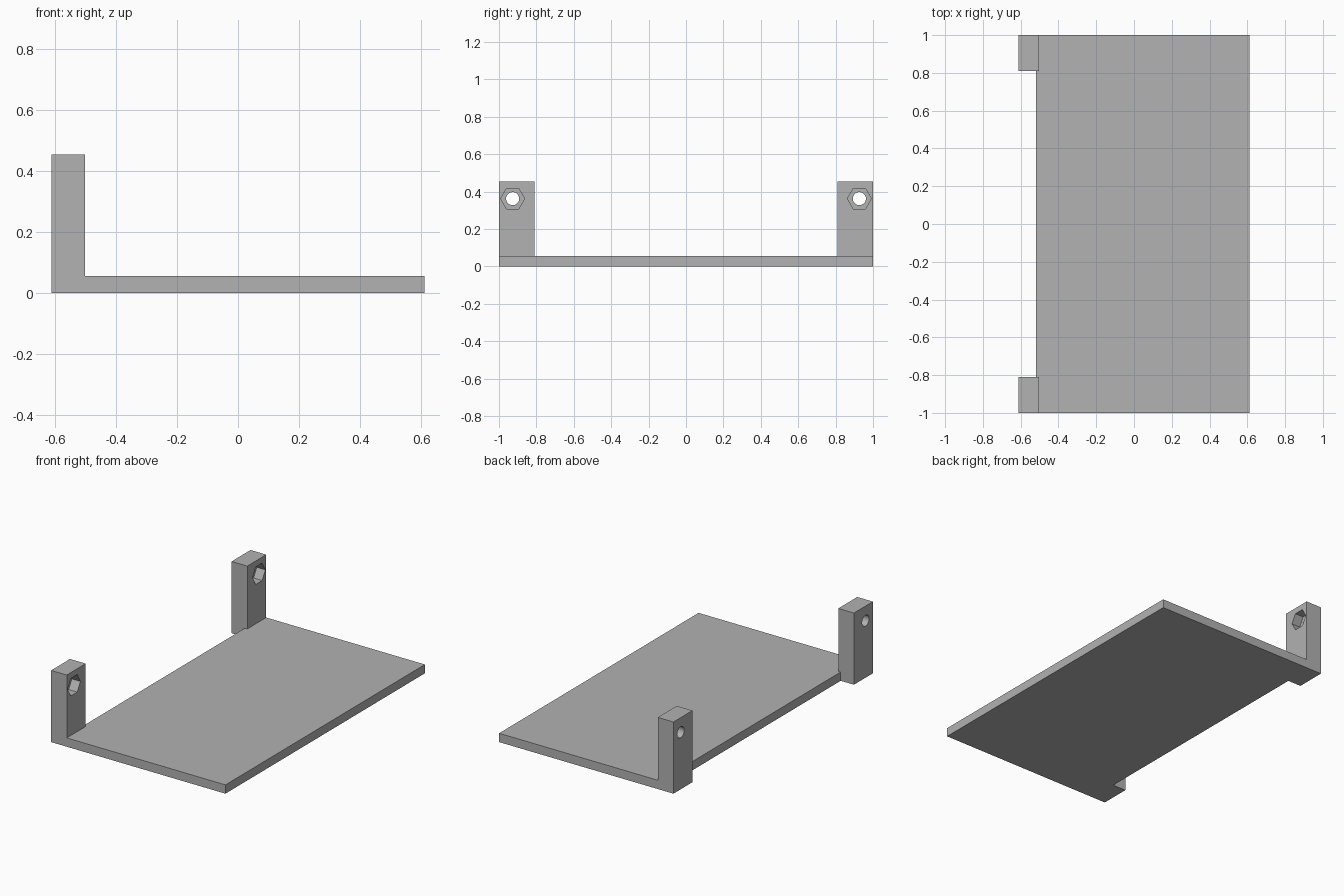
import bpy
import math

cube = bpy.data.objects.get("Cube")
if cube:
    bpy.data.objects.remove(cube, do_unlink=True)

HALF_X, HALF_Y = 0.612, 1.0
PLATE_LEFT, PLATE_TOP = -0.519, 0.056
POST_INNER_X, POST_INNER_Y, POST_TOP = -0.502, 0.81, 0.455
HOLE_Y, HOLE_Z = 0.927, 0.362
POCKET_DEPTH = 0.06

grey = bpy.data.materials.new("plain grey")
grey.use_nodes = True
COLOUR = (0.445, 0.445, 0.445, 1)
grey.diffuse_color = COLOUR
grey.node_tree.nodes["Principled BSDF"].inputs["Base Color"].default_value = COLOUR


def box(name, low, high):
    centre = [(a + b) / 2 for a, b in zip(low, high)]
    bpy.ops.mesh.primitive_cube_add(size=1, location=centre)
    ob = bpy.context.object
    ob.name = name
    ob.scale = [b - a for a, b in zip(low, high)]
    bpy.ops.object.transform_apply(location=True, rotation=True, scale=True)
    ob.data.materials.append(grey)
    return ob


def bore(name, sides, radius, x0, x1, y):
    # Prism along x with corners pointing to +y and -y
    bpy.ops.mesh.primitive_cylinder_add(vertices=sides, radius=radius, depth=x1 - x0,
                                        location=((x0 + x1) / 2, y, HOLE_Z),
                                        rotation=(0, math.pi / 2, 0))
    ob = bpy.context.object
    ob.name = name
    # The default prism has a corner on its local y axis
    bpy.ops.object.transform_apply(location=True, rotation=True, scale=True)
    ob.data.materials.append(grey)
    return ob


def boolean(target, tool, operation):
    mod = target.modifiers.new(operation.lower(), 'BOOLEAN')
    mod.operation = operation
    mod.solver = 'EXACT'
    mod.object = tool
    bpy.context.view_layer.objects.active = target
    bpy.ops.object.modifier_apply(modifier=mod.name)
    bpy.data.objects.remove(tool, do_unlink=True)


# Base plate
bracket = box("mounting_plate", (PLATE_LEFT, -HALF_Y, 0), (HALF_X, HALF_Y, PLATE_TOP))

for side in (-1, 1):
    # Corner post standing at the edge of the plate
    y0, y1 = sorted((side * POST_INNER_Y, side * HALF_Y))
    post = box("corner_post", (-HALF_X, y0, 0), (POST_INNER_X, y1, POST_TOP))

    # Round screw hole right through, hexagonal nut pocket on the inner face
    y = side * HOLE_Y
    boolean(post, bore("screw_hole", 32, 0.035, -HALF_X - 0.1, POST_INNER_X + 0.1, y),
            'DIFFERENCE')
    boolean(post, bore("nut_pocket", 6, 0.064, POST_INNER_X - POCKET_DEPTH,
                       POST_INNER_X + 0.1, y), 'DIFFERENCE')
    boolean(bracket, post, 'UNION')

# Crisp edges, smooth bore walls
bpy.ops.object.select_all(action='DESELECT')
bracket.select_set(True)
bpy.context.view_layer.objects.active = bracket
bpy.ops.object.shade_smooth_by_angle(angle=math.radians(30))
